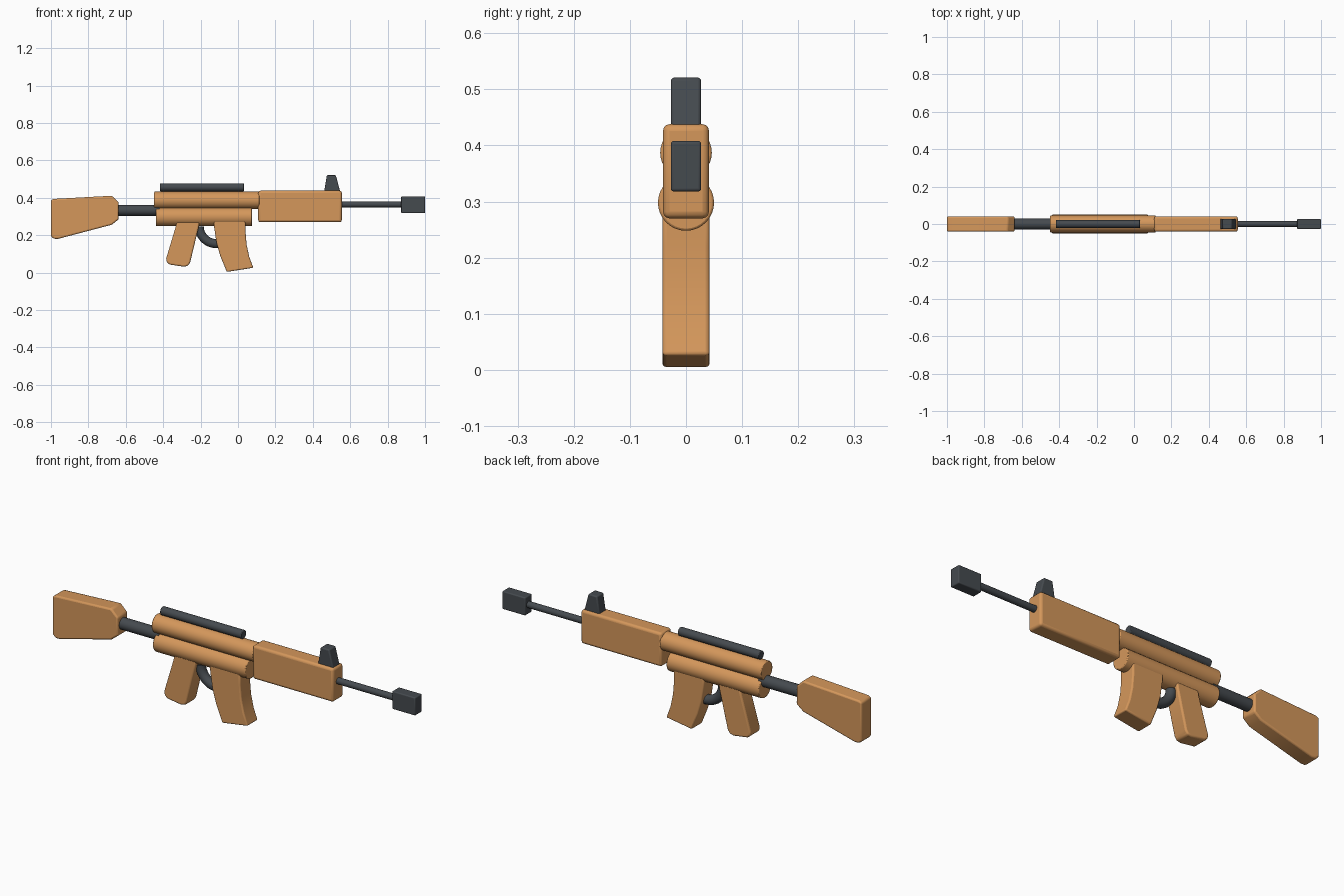
import bpy, bmesh, math
from mathutils import Matrix

if "Cube" in bpy.data.objects:
    bpy.data.objects.remove(bpy.data.objects["Cube"])


def material(name, rgb):
    m = bpy.data.materials.new(name)
    m.diffuse_color = (*rgb, 1)
    m.use_nodes = True
    m.node_tree.nodes["Principled BSDF"].inputs["Base Color"].default_value = m.diffuse_color
    return m


TAN = material("tan", (0.66, 0.31, 0.105))
DARK = material("dark grey", (0.06, 0.069, 0.078))


def finish(name, bm, mat, bevel=0.0, segments=3):
    bmesh.ops.recalc_face_normals(bm, faces=bm.faces)
    me = bpy.data.meshes.new(name)
    bm.to_mesh(me)
    bm.free()
    ob = bpy.data.objects.new(name, me)
    bpy.context.collection.objects.link(ob)
    me.materials.append(mat)
    if bevel:
        mod = ob.modifiers.new("soft_edges", 'BEVEL')
        mod.width = bevel
        mod.segments = segments
        mod.limit_method = 'ANGLE'
        mod.angle_limit = math.radians(35)
    bpy.ops.object.select_all(action='DESELECT')
    ob.select_set(True)
    bpy.context.view_layer.objects.active = ob
    bpy.ops.object.shade_smooth_by_angle(angle=math.radians(35))
    return ob


def slab(name, pts, half, mat, bevel=0.0):
    """Side profile (x, z) extruded symmetrically along y."""
    bm = bmesh.new()
    f = bm.faces.new([bm.verts.new((x, -half, z)) for x, z in pts])
    ext = bmesh.ops.extrude_face_region(bm, geom=[f])
    for v in ext["geom"]:
        if isinstance(v, bmesh.types.BMVert):
            v.co.y = half
    return finish(name, bm, mat, bevel)


def box(name, x0, x1, z0, z1, half, mat, bevel=0.0):
    return slab(name, [(x0, z0), (x1, z0), (x1, z1), (x0, z1)], half, mat, bevel)


def tube(name, x0, x1, z, r, mat, bevel=0.0):
    bm = bmesh.new()
    bmesh.ops.create_cone(
        bm, cap_ends=True, segments=32, radius1=r, radius2=r, depth=x1 - x0,
        matrix=Matrix.Translation(((x0 + x1) / 2, 0, z)) @ Matrix.Rotation(math.pi / 2, 4, 'Y'))
    return finish(name, bm, mat, bevel, 2)


# Shoulder stock and its tube
slab("stock", [(-1, 0.387), (-0.985, 0.394), (-0.675, 0.411), (-0.638, 0.375), (-0.638, 0.285),
               (-0.675, 0.256), (-0.96, 0.181), (-0.985, 0.181), (-1, 0.195)], 0.041, TAN, 0.008)
tube("stock_tube", -0.66, -0.42, 0.333, 0.029, DARK)

# Receiver cylinders and top rail
tube("upper_receiver", -0.448, 0.115, 0.387, 0.046, TAN, 0.004)
tube("lower_receiver", -0.438, 0.075, 0.298, 0.05, TAN, 0.004)
tube("top_rail", -0.418, 0.032, 0.456, 0.021, DARK, 0.003)

# Fore end, sight, barrel and muzzle
box("handguard", 0.108, 0.555, 0.27, 0.438, 0.041, TAN, 0.012)
slab("front_sight", [(0.46, 0.43), (0.475, 0.521), (0.523, 0.521), (0.547, 0.43)], 0.027, DARK, 0.006)
tube("barrel", 0.54, 0.89, 0.365, 0.016, DARK)
box("muzzle", 0.872, 1.0, 0.318, 0.408, 0.027, DARK, 0.005)

# Grip and curved magazine
slab("grip", [(-0.325, 0.28), (-0.333, 0.245), (-0.384, 0.075), (-0.381, 0.055), (-0.365, 0.043),
              (-0.29, 0.032), (-0.268, 0.036), (-0.256, 0.054), (-0.21, 0.245), (-0.205, 0.28)],
     0.04, TAN, 0.008)
front = [(-0.13, 0.28), (-0.127, 0.24), (-0.115, 0.16), (-0.095, 0.09), (-0.06, 0.004)]
back = [(0.082, 0.026), (0.06, 0.085), (0.046, 0.15), (0.04, 0.22), (0.04, 0.28)]
slab("magazine", front + back, 0.042, TAN, 0.007)

# Trigger guard ring
bm = bmesh.new()
NU, NV, R, r = 48, 16, 0.092, 0.024
ring = [[bm.verts.new((-0.115 + (R + r * math.cos(b)) * math.cos(a), r * math.sin(b),
                       0.247 + (R + r * math.cos(b)) * math.sin(a)))
         for b in (2 * math.pi * j / NV for j in range(NV))]
        for a in (math.pi + math.pi * i / NU for i in range(NU + 1))]
for i in range(NU):
    for j in range(NV):
        k = (j + 1) % NV
        bm.faces.new((ring[i][j], ring[i + 1][j], ring[i + 1][k], ring[i][k]))
for end in (ring[0], ring[-1]):
    bm.faces.new(end)
finish("trigger_guard", bm, DARK)
